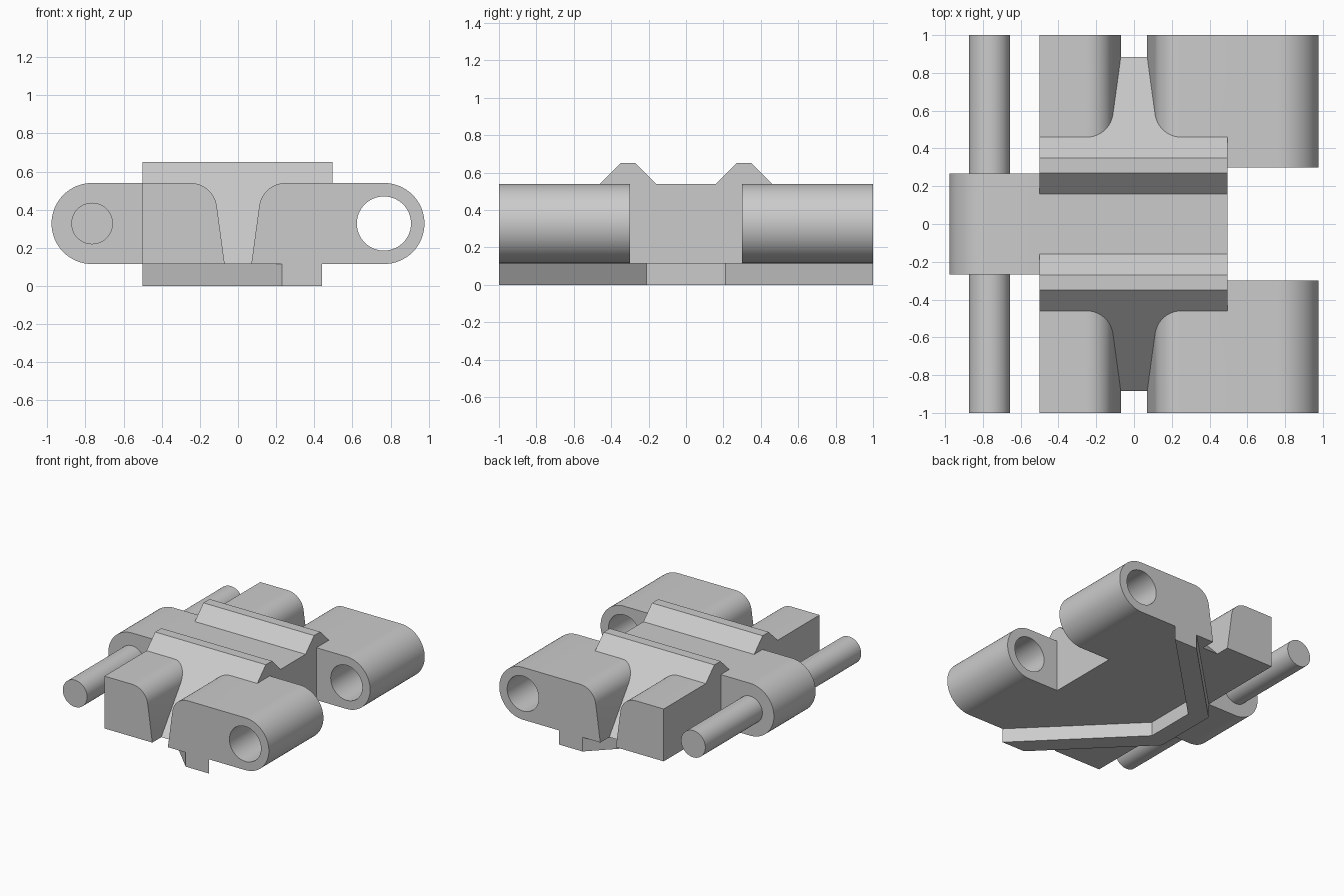
import bpy, bmesh
from math import sin, cos, pi, radians
from mathutils import Vector

if "Cube" in bpy.data.objects:
    bpy.data.objects.remove(bpy.data.objects["Cube"])

steel = bpy.data.materials.new("plain grey steel")
steel.use_nodes = True
GREY = (0.6, 0.6, 0.6, 1)
steel.diffuse_color = GREY
steel.node_tree.nodes["Principled BSDF"].inputs["Base Color"].default_value = GREY

LOW, TOP = 0.115, 0.54            # underside and top of the link body
MID, RAD = 0.3275, 0.2125         # height of the hinge axis, lug radius
HINGE = 0.765                     # hinge distance from the centre
LEFT, RIGHT = -0.5, 0.495         # ends of the middle body


def prism(name, points, axis, lo, hi):
    """Extrude a 2D outline along x, y or z."""
    place = {"x": lambda a, b, c: (c, a, b),
             "y": lambda a, b, c: (a, c, b),
             "z": lambda a, b, c: (a, b, c)}[axis]
    bm = bmesh.new()
    face = bm.faces.new([bm.verts.new(place(a, b, lo)) for a, b in points])
    extruded = bmesh.ops.extrude_face_region(bm, geom=[face])["geom"]
    shift = Vector(place(0, 0, hi - lo))
    bmesh.ops.translate(bm, vec=shift, verts=[v for v in extruded if isinstance(v, bmesh.types.BMVert)])
    bmesh.ops.recalc_face_normals(bm, faces=bm.faces)
    mesh = bpy.data.meshes.new(name)
    bm.to_mesh(mesh)
    bm.free()
    mesh.materials.append(steel)
    obj = bpy.data.objects.new(name, mesh)
    bpy.context.collection.objects.link(obj)
    return obj


def arc(cx, cz, r, start, end, steps):
    angles = [radians(start + (end - start) * i / steps) for i in range(steps + 1)]
    return [(cx + r * cos(a), cz + r * sin(a)) for a in angles]


def circle(cx, cz, r, steps=64):
    return arc(cx, cz, r, 0, 360, steps)[:-1]


def combine(target, tool, operation):
    """Apply a boolean and discard the tool."""
    mod = target.modifiers.new(operation, "BOOLEAN")
    mod.operation, mod.solver, mod.object = operation, "EXACT", tool
    bpy.context.view_layer.objects.active = target
    bpy.ops.object.modifier_apply(modifier=mod.name)
    bpy.data.objects.remove(tool)


def smooth(obj):
    bpy.ops.object.select_all(action="DESELECT")
    obj.select_set(True)
    bpy.context.view_layer.objects.active = obj
    bpy.ops.object.shade_smooth_by_angle(angle=radians(30))


# Middle body with two raised ridges and sloping flanks
half = [(0.885, LOW), (0.35, 0.65), (0.27, 0.65), (0.16, TOP)]
body = prism("link_body", half + [(-y, z) for y, z in reversed(half)], "x", LEFT, RIGHT)

# Rounded inner shoulder shared by both side blocks
shoulder = arc(0.25, 0.4, 0.14, 90, 172, 12) + [(0.07, LOW)]

# Socket lugs, with the gap between them
sockets = prism("sockets", shoulder + arc(HINGE, MID, RAD, -90, 90, 32), "y", -1, 1)
gap = [(RIGHT, 0), (1.2, 0), (1.2, 1), (RIGHT, 1)]
combine(sockets, prism("gap", gap, "y", -0.3, 0.3), "DIFFERENCE")
combine(sockets, prism("bore", circle(HINGE, MID, 0.142), "y", -1.1, 1.1), "DIFFERENCE")
combine(body, sockets, "UNION")

# Opposite blocks
block = [(-x, z) for x, z in shoulder] + [(LEFT, LOW), (LEFT, TOP)]
combine(body, prism("block", block, "y", -1, 1), "UNION")

# Single middle lug that carries the pin
lug = arc(-HINGE, MID, RAD, 90, 270, 32) + [(-0.4, LOW), (-0.4, TOP)]
combine(body, prism("pin_lug", lug, "y", -0.268, 0.268), "UNION")

# Chevron grouser under the link
arm = [(LEFT, 0.27), (0.23, 1), (0.44, 1), (-0.35, 0.21)]
chevron = arm + [(x, -y) for x, y in reversed(arm)]
combine(body, prism("grouser", chevron, "z", 0, LOW + 0.01), "UNION")
smooth(body)

# Hinge pin, one stub on each side of its lug
for side, name in ((1, "back_pin"), (-1, "front_pin")):
    smooth(prism(name, circle(-HINGE, MID, 0.109, 48), "y", side * 0.26, side))
